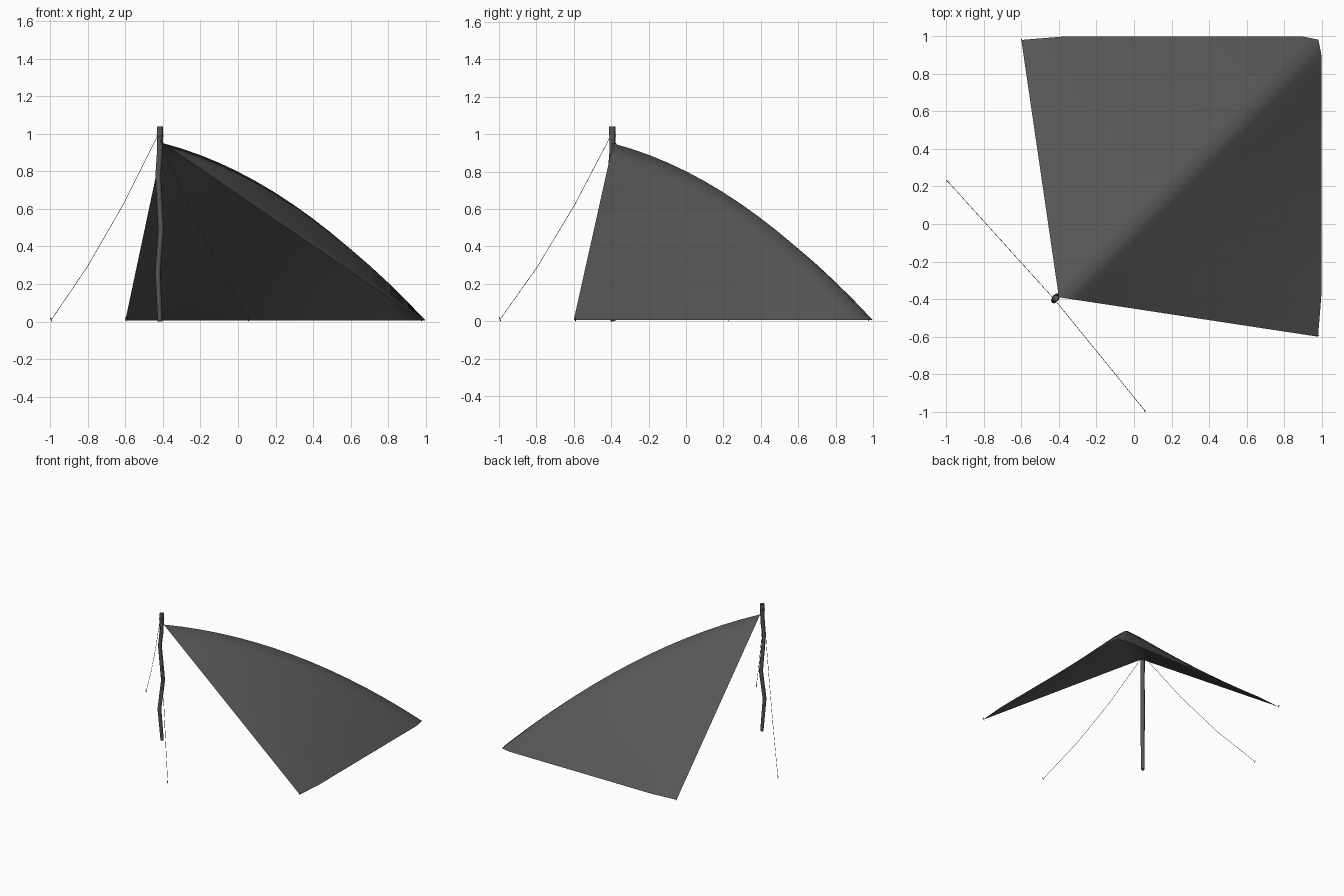
import bpy, bmesh
from mathutils import Vector

if "Cube" in bpy.data.objects:
    bpy.data.objects.remove(bpy.data.objects["Cube"])

# One dark grey for every part
dark = bpy.data.materials.new("dark_grey")
dark.diffuse_color = (0.092, 0.092, 0.092, 1)
dark.use_nodes = True
dark.node_tree.nodes["Principled BSDF"].inputs["Base Color"].default_value = dark.diffuse_color


def tube(name, pts, radii, sides):
    """Swept tube along a polyline with a radius at each point."""
    cu = bpy.data.curves.new(name, 'CURVE')
    cu.dimensions = '3D'
    cu.bevel_depth = 1.0
    cu.bevel_resolution = max(0, sides // 2 - 2)
    cu.use_fill_caps = True
    sp = cu.splines.new('POLY')
    sp.points.add(len(pts) - 1)
    for p, co, r in zip(sp.points, pts, radii):
        p.co = (*co, 1)
        p.radius = r
    cu.materials.append(dark)
    ob = bpy.data.objects.new(name, cu)
    bpy.context.collection.objects.link(ob)
    return ob


# Tarp: apex at the pole, two edges pegged along the ground, arched diagonal ridge
apex = Vector((-0.40, -0.39, 0.95))
far_edge = [Vector(p) for p in ((-0.60, 0.98, 0.006), (-0.38, 0.998, 0.006),
                                (0.95, 0.998, 0.006), (0.982, 0.982, 0.006))]
far_s = (0.0, 0.14, 0.96, 1.0)


def far_point(s):
    for i in range(3):
        if s <= far_s[i + 1]:
            break
    return far_edge[i].lerp(far_edge[i + 1], (s - far_s[i]) / (far_s[i + 1] - far_s[i]))


def tarp_point(u, v):
    t = max(u, v)
    s = min(u, v) / t if t else 0
    q = far_point(s)
    if u > v:
        q = Vector((q.y, q.x, q.z))
    p = apex.lerp(q, t)
    # arch along the ridge, slightly rounded across it
    p.z += 0.62 * t * (1 - t) * (s - 0.05 * s ** 8)
    return p


N = 14
bm = bmesh.new()
grid = [[bm.verts.new(tarp_point(i / N, j / N)) for j in range(N + 1)] for i in range(N + 1)]
for i in range(N):
    for j in range(N):
        a, b, c, d = grid[i][j], grid[i + 1][j], grid[i + 1][j + 1], grid[i][j + 1]
        bm.faces.new((a, b, c))
        bm.faces.new((a, c, d))
for f in bm.faces:
    f.smooth = True
me = bpy.data.meshes.new("tarp")
bm.to_mesh(me)
bm.free()
me.materials.append(dark)
tarp = bpy.data.objects.new("tarp", me)
bpy.context.collection.objects.link(tarp)

# Crooked branch used as the pole
tube("pole",
     [(-0.415, -0.39, 0), (-0.427, -0.408, 0.26), (-0.410, -0.385, 0.49),
      (-0.425, -0.405, 0.78), (-0.416, -0.394, 0.90), (-0.416, -0.394, 1.04)],
     [0.013, 0.015, 0.016, 0.015, 0.016, 0.017], 8)

# Rope wraps round the pole head
for k in range(3):
    bpy.ops.mesh.primitive_torus_add(major_radius=0.017, minor_radius=0.002,
                                     major_segments=12, minor_segments=6,
                                     location=(-0.416, -0.394, 0.988 + 0.006 * k))
    wrap = bpy.context.object
    wrap.name = f"rope_wrap_{k + 1}"
    wrap.data.materials.append(dark)
tube("tarp_tie", [(-0.412, -0.39, 0.99), apex], [0.002, 0.002], 6)

# Sagging guy ropes
top = Vector((-0.425, -0.40, 0.995))
ends = [Vector((-0.99, 0.225, 0.015)), Vector((0.055, -0.99, 0.015))]
for n, e in enumerate(ends):
    pts = []
    for k in range(4):
        t = k / 3
        p = top.lerp(e, t)
        p.z -= 0.22 * t * (1 - t)
        pts.append(p)
    tube(f"guy_rope_{n + 1}", pts, [0.0013] * 4, 6)

# Short ground pegs at rope ends and tarp corners
pegs = [(ends[0], (-0.01, 0.006)), (ends[1], (0.005, -0.01)),
        (Vector((-0.595, 0.975, 0.015)), (-0.006, 0.01)),
        (Vector((0.975, -0.59, 0.015)), (0.01, -0.006))]
for n, (p, d) in enumerate(pegs):
    tube(f"peg_{n + 1}", [(p.x, p.y, 0.0), (p.x + d[0] * 0.8, p.y + d[1] * 0.8, 0.02)],
         [0.002, 0.003], 6)
